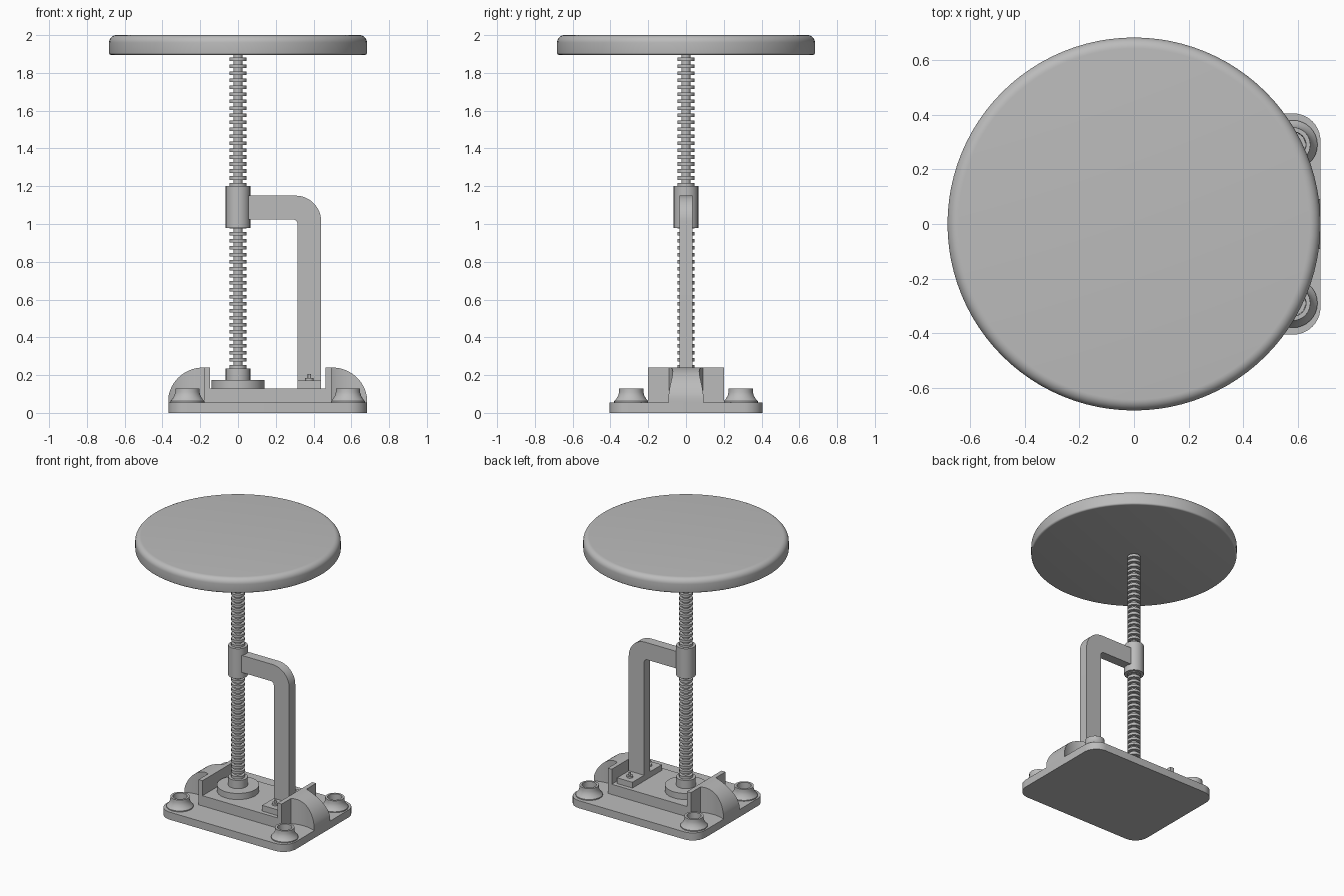
import bpy, bmesh, math
from mathutils import Matrix

cube = bpy.data.objects.get("Cube")
if cube:
    bpy.data.objects.remove(cube, do_unlink=True)

grey = bpy.data.materials.new("plain grey")
grey.use_nodes = True
grey.diffuse_color = (0.5, 0.5, 0.5, 1)
grey.node_tree.nodes["Principled BSDF"].inputs["Base Color"].default_value = (0.5, 0.5, 0.5, 1)

MID_X = 0.157  # centre line of the base in x


def finish(name, bm, smooth=True):
    bmesh.ops.recalc_face_normals(bm, faces=bm.faces)
    mesh = bpy.data.meshes.new(name)
    bm.to_mesh(mesh)
    bm.free()
    obj = bpy.data.objects.new(name, mesh)
    bpy.context.collection.objects.link(obj)
    mesh.materials.append(grey)
    if smooth:
        bpy.ops.object.select_all(action='DESELECT')
        obj.select_set(True)
        bpy.context.view_layer.objects.active = obj
        bpy.ops.object.shade_smooth_by_angle(angle=math.radians(35))
    return obj


def lathe(name, profile, centre=(0, 0), steps=48):
    """Revolve (radius, z) points about a vertical axis."""
    bm = bmesh.new()
    verts = [bm.verts.new((r, 0, z)) for r, z in profile]
    edges = [bm.edges.new(p) for p in zip(verts, verts[1:])]
    bmesh.ops.spin(bm, geom=verts + edges, cent=(0, 0, 0), axis=(0, 0, 1),
                   angle=math.tau, steps=steps, use_duplicate=False)
    bmesh.ops.remove_doubles(bm, verts=bm.verts, dist=1e-5)
    bmesh.ops.translate(bm, verts=bm.verts, vec=(*centre, 0))
    return finish(name, bm)


def box(name, x0, x1, y0, y1, z0, z1):
    bm = bmesh.new()
    size = Matrix.Diagonal((x1 - x0, y1 - y0, z1 - z0, 1))
    move = Matrix.Translation(((x0 + x1) / 2, (y0 + y1) / 2, (z0 + z1) / 2))
    bmesh.ops.create_cube(bm, size=1, matrix=move @ size)
    return finish(name, bm, False)


def extrude(name, points, vec):
    bm = bmesh.new()
    face = bm.faces.new([bm.verts.new(p) for p in points])
    new = bmesh.ops.extrude_face_region(bm, geom=[face])["geom"]
    bmesh.ops.translate(bm, vec=vec, verts=[v for v in new if isinstance(v, bmesh.types.BMVert)])
    return finish(name, bm)


def arc(cx, cy, r, a0, a1, n=10):
    angles = [math.radians(a0 + (a1 - a0) * i / n) for i in range(n + 1)]
    return [(cx + r * math.cos(a), cy + r * math.sin(a)) for a in angles]


# Round seat with softened rims
lathe("seat", [(0, 1.895)] + arc(0.671, 1.907, 0.012, -90, 0, 4)
      + arc(0.643, 1.96, 0.04, 0, 90, 8) + [(0, 2.0)], steps=96)

# Threaded post: a core with evenly spaced ridges
thread = [(0, 0.2)]
z = 0.235
while z < 1.88:
    thread += [(0.024, z), (0.045, z), (0.045, z + 0.019), (0.024, z + 0.019)]
    z += 0.037
lathe("threaded_post", thread + [(0.024, 1.897), (0, 1.897)], steps=32)
lathe("post_flange", [(0, 0.13), (0.14, 0.13), (0.14, 0.175), (0.065, 0.175),
                      (0.065, 0.235), (0, 0.235)])
lathe("post_sleeve", [(0, 0.98), (0.065, 0.98), (0.065, 1.2), (0, 1.2)])

# Bent support arm
outline = ([(0.03, 1.15)] + arc(0.305, 1.015, 0.135, 90, 0, 12) + [(0.44, 0.17), (0.315, 0.17)]
           + arc(0.29, 1.0, 0.025, 0, 90, 5) + [(0.03, 1.025)])
extrude("support_arm", [(x, -0.035, z) for x, z in outline], (0, 0.07, 0))

# Arm foot and its bolts
box("arm_foot", 0.315, 0.44, -0.17, 0.17, 0.13, 0.172)
for side, y in (("right", -0.11), ("left", 0.11)):
    lathe("foot_bolt_" + side, [(0, 0.172), (0.022, 0.172), (0.022, 0.185), (0.009, 0.185),
                                (0.009, 0.205), (0, 0.205)], (0.378, y), 16)

# Base plate with rounded corners, and the raised bed on it
plate = (arc(0.583, 0.305, 0.1, 0, 90) + arc(-0.269, 0.305, 0.1, 90, 180)
         + arc(-0.269, -0.305, 0.1, 180, 270) + arc(0.583, -0.305, 0.1, 270, 360))
extrude("base_plate", [(x, y, 0) for x, y in plate], (0, 0, 0.055))
box("raised_bed", -0.178, 0.492, -0.2, 0.2, 0.05, 0.13)


# Rounded end brace, waisted to clear the corner bosses
def end_brace(name, sign):
    bm = bmesh.new()
    rings = []
    for x, z in [(0.48, 0.24)] + arc(0.5, 0.055, 0.185, 90, 0, 16):
        x = min(x, 0.683)
        w = 0.29 - math.sqrt(0.22 ** 2 - (x - 0.585) ** 2)
        px = MID_X + sign * (x - MID_X)
        z = max(z, 0.056)
        rings.append([bm.verts.new((px, s * w, h)) for s, h in ((-1, 0.05), (-1, z), (1, z), (1, 0.05))])
    for a, b in zip(rings, rings[1:]):
        for i in range(4):
            j = (i + 1) % 4
            bm.faces.new((a[i], a[j], b[j], b[i]))
    bm.faces.new(rings[0])
    bm.faces.new(rings[-1])
    finish(name, bm)


# End walls, braces and flared corner bosses, mirrored along the base
for end, sign in (("left", 1), ("right", -1)):
    xs = sorted(MID_X + sign * (x - MID_X) for x in (0.462, 0.494))
    box("end_wall_" + end, xs[0], xs[1], -0.2, 0.2, 0.05, 0.24)
    end_brace("end_brace_" + end, sign)
    for depth, y in (("front", -0.29), ("back", 0.29)):
        lathe("corner_boss_%s_%s" % (depth, end),
              [(0.09, 0.05), (0.09, 0.062), (0.079, 0.075), (0.069, 0.092), (0.064, 0.11),
               (0.064, 0.13), (0.048, 0.13), (0.046, 0.07), (0, 0.07)],
              (MID_X + sign * 0.425, y), 32)
